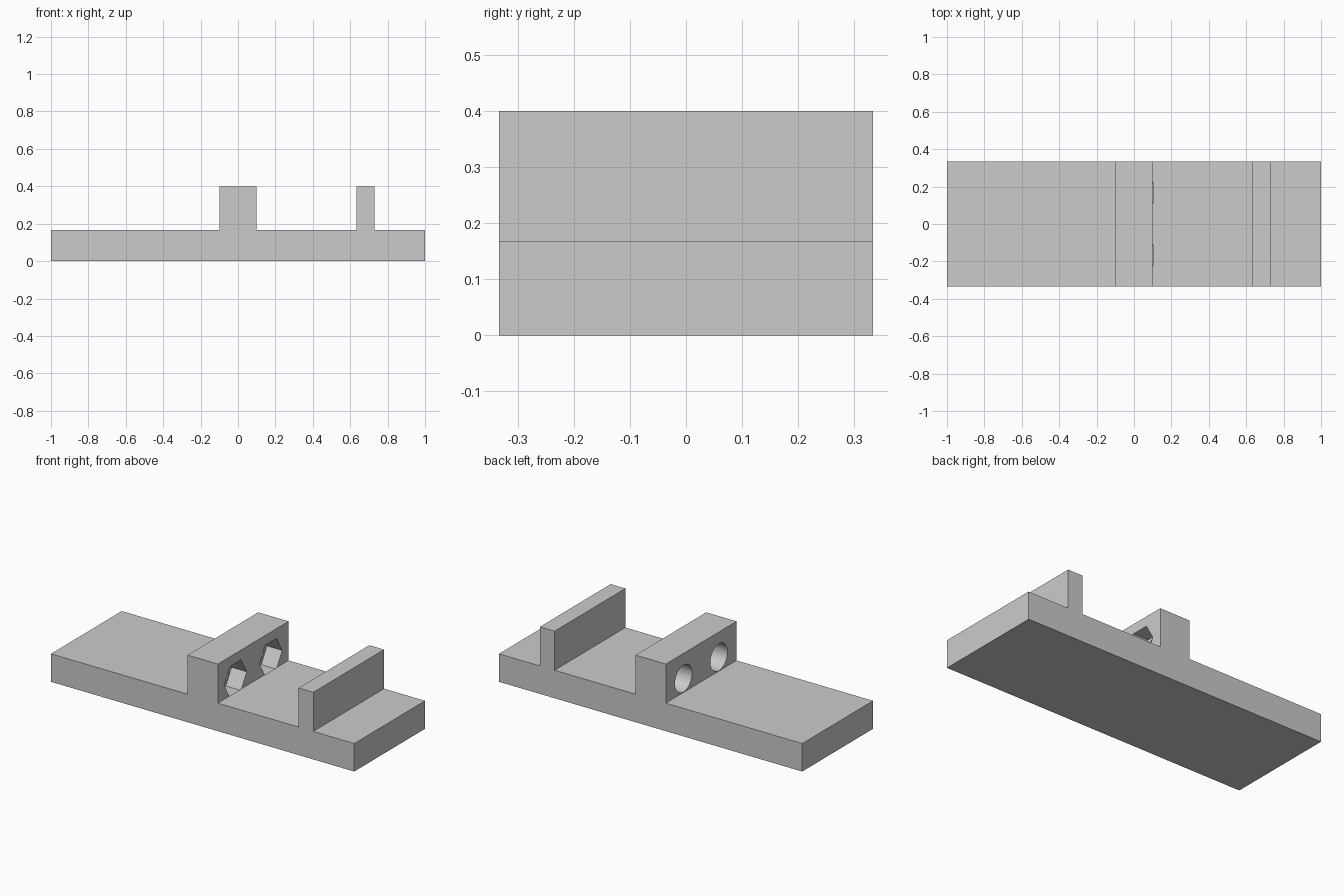
import bpy
import math

cube = bpy.data.objects.get("Cube")
if cube:
    bpy.data.objects.remove(cube, do_unlink=True)

HALF_DEPTH = 1 / 3
BASE_TOP, WALL_TOP = 0.167, 0.4
HOLE_Z = 0.25

grey = bpy.data.materials.new("plain grey")
grey.use_nodes = True
grey.diffuse_color = (0.6, 0.6, 0.6, 1)
grey.node_tree.nodes["Principled BSDF"].inputs["Base Color"].default_value = grey.diffuse_color


def extrude_profile(name, profile, half_depth):
    """Extrude an x-z outline along y into a solid."""
    n = len(profile)
    verts = [(x, y, z) for y in (-half_depth, half_depth) for x, z in profile]
    faces = [tuple(range(n)), tuple(reversed(range(n, 2 * n)))]
    faces += [(i, i + n, (i + 1) % n + n, (i + 1) % n) for i in range(n)]
    mesh = bpy.data.meshes.new(name)
    mesh.from_pydata(verts, [], faces)
    mesh.materials.append(grey)
    obj = bpy.data.objects.new(name, mesh)
    bpy.context.collection.objects.link(obj)
    return obj


def cut_prism(target, name, sides, radius, x0, x1, y):
    """Cut a prism running along x out of the target."""
    bpy.ops.mesh.primitive_cylinder_add(
        vertices=sides, radius=radius, depth=x1 - x0,
        location=((x0 + x1) / 2, y, HOLE_Z), rotation=(0, math.pi / 2, 0))
    cutter = bpy.context.object
    cutter.name = name
    # turn the prism so that two corners point sideways along y
    if sides == 6:
        cutter.rotation_euler = (0, math.pi / 2, 0)
    cutter.data.materials.append(grey)
    cutter.hide_render = True
    mod = target.modifiers.new(name, "BOOLEAN")
    mod.operation = "DIFFERENCE"
    mod.solver = "EXACT"
    mod.object = cutter
    bpy.context.view_layer.objects.active = target
    bpy.ops.object.modifier_apply(modifier=name)
    bpy.data.objects.remove(cutter, do_unlink=True)


# Base plate with thick middle block and thin end wall in one outline
outline = [(-1, 0), (1, 0), (1, BASE_TOP)]
for left, right in ((0.633, 0.73), (-0.1, 0.1)):
    outline += [(right, BASE_TOP), (right, WALL_TOP), (left, WALL_TOP), (left, BASE_TOP)]
outline.append((-1, BASE_TOP))
bracket = extrude_profile("mounting_bracket", outline, HALF_DEPTH)

# Two round holes through the block, each with a hexagonal nut pocket
for y in (-1 / 6, 1 / 6):
    cut_prism(bracket, "bolt_hole", 48, 0.08, -0.15, 0.15, y)
    cut_prism(bracket, "nut_pocket", 6, 0.106, 0, 0.101, y)

# Round holes smooth, everything else sharp
bpy.ops.object.select_all(action="DESELECT")
bracket.select_set(True)
bpy.context.view_layer.objects.active = bracket
bpy.ops.object.shade_smooth_by_angle(angle=math.radians(30))
